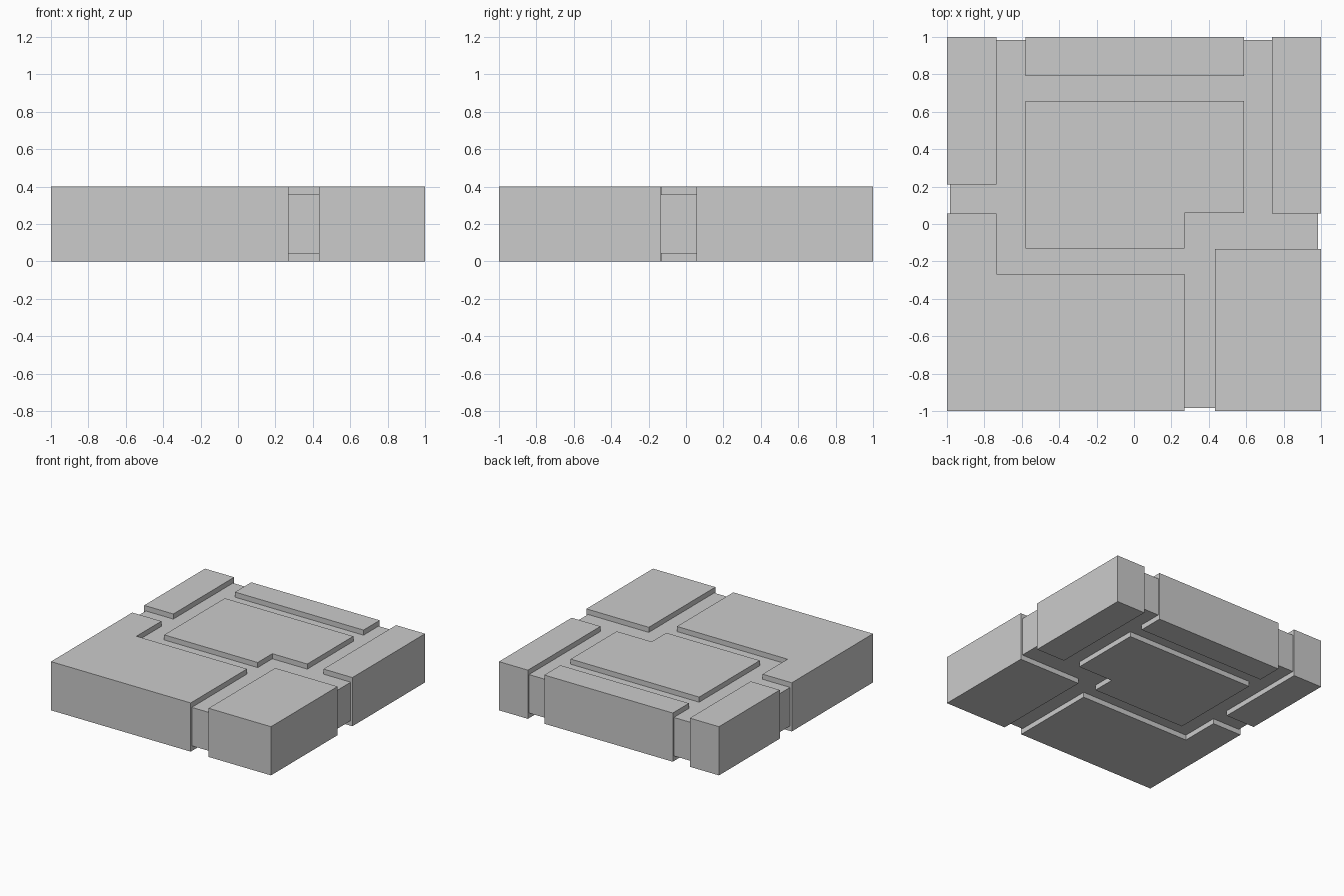
import bpy, bmesh

if "Cube" in bpy.data.objects:
    bpy.data.objects.remove(bpy.data.objects["Cube"])

H = 0.4        # slab height
FLOOR = 0.042  # channel depth, top and bottom


def obj_from_bm(name, bm):
    bmesh.ops.recalc_face_normals(bm, faces=bm.faces)
    mesh = bpy.data.meshes.new(name)
    bm.to_mesh(mesh)
    bm.free()
    ob = bpy.data.objects.new(name, mesh)
    bpy.context.collection.objects.link(ob)
    return ob


def tile(name, outline):
    """Flat outline extruded through the full slab height."""
    bm = bmesh.new()
    face = bm.faces.new([bm.verts.new((x, y, 0)) for x, y in outline])
    ext = bmesh.ops.extrude_face_region(bm, geom=[face], use_keep_orig=True)
    verts = [g for g in ext["geom"] if isinstance(g, bmesh.types.BMVert)]
    bmesh.ops.translate(bm, verts=verts, vec=(0, 0, H))
    return obj_from_bm(name, bm)


def rect(x0, x1, y0, y1):
    return [(x0, y0), (x1, y0), (x1, y1), (x0, y1)]


# Mortar core, visible in the channels
bpy.ops.mesh.primitive_cube_add(size=1, location=(0, 0, H / 2))
core = bpy.context.object
core.name = "mortar_core"
core.scale = (1.97, 1.97, H - 2 * FLOOR)

# Rectangular paving tiles
tile("back_left_tile", rect(-1, -0.735, 0.21, 1))
tile("back_tile", rect(-0.58, 0.588, 0.79, 1))
tile("back_right_tile", rect(0.737, 1, 0.057, 1))
tile("front_right_tile", rect(0.433, 1, -1, -0.135))

# Notched paving tiles
tile("center_tile", [(-0.58, -0.13), (0.27, -0.13), (0.27, 0.06),
                     (0.588, 0.06), (0.588, 0.657), (-0.58, 0.657)])
tile("front_left_tile", [(-1, -1), (0.27, -1), (0.27, -0.268),
                         (-0.735, -0.268), (-0.735, 0.055), (-1, 0.055)])
